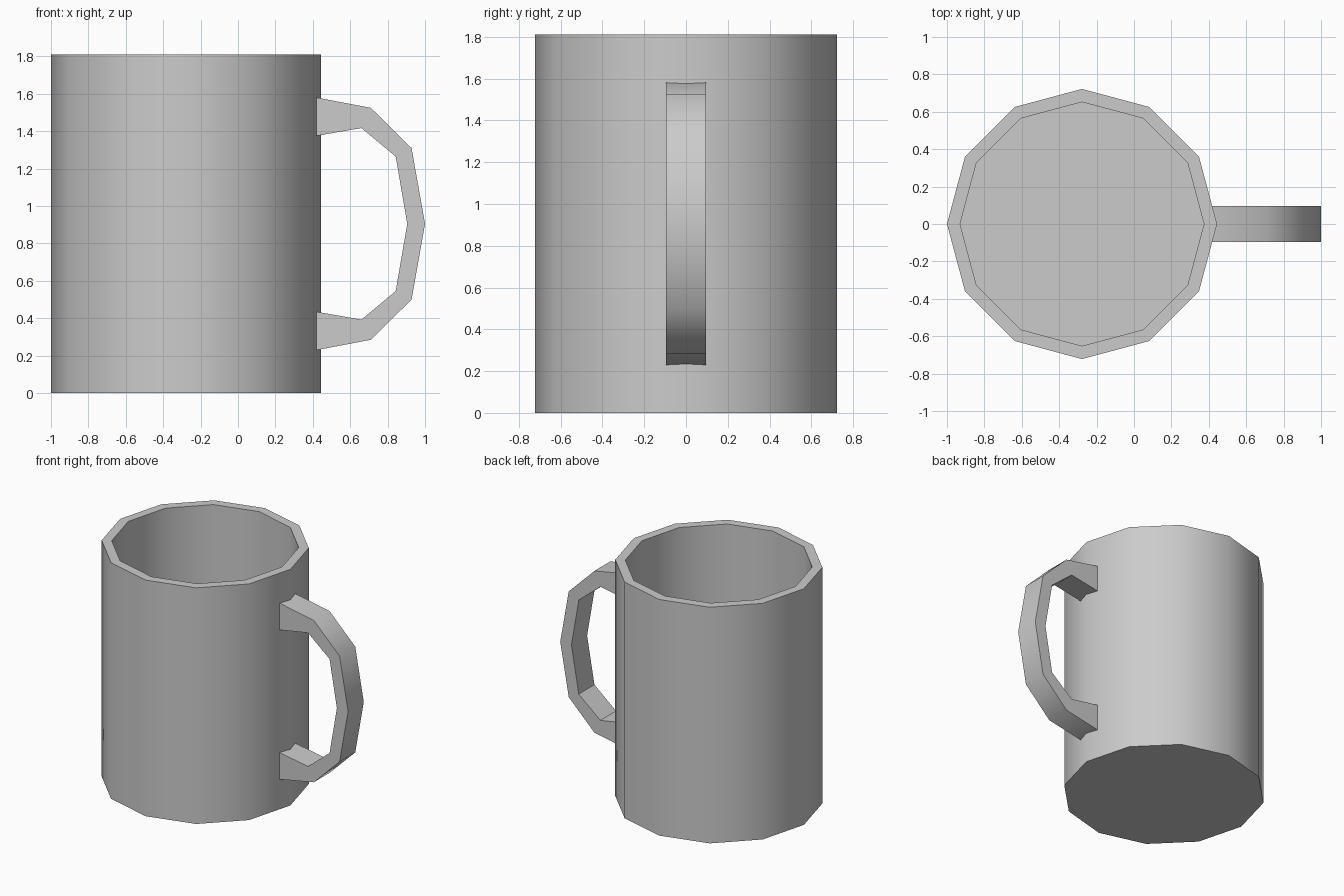
import bpy, bmesh, math

if "Cube" in bpy.data.objects:
    bpy.data.objects.remove(bpy.data.objects["Cube"])

CX, HEIGHT, SIDES = -0.278, 1.81, 12
R_OUT, R_IN, FLOOR = 0.722, 0.652, 0.07

grey = bpy.data.materials.new("grey")
grey.diffuse_color = (0.6, 0.6, 0.6, 1)
grey.use_nodes = True
grey.node_tree.nodes["Principled BSDF"].inputs["Base Color"].default_value = grey.diffuse_color


def finish(name, bm, angle):
    """Turn a bmesh into a shaded object with the grey material."""
    bmesh.ops.recalc_face_normals(bm, faces=bm.faces)
    mesh = bpy.data.meshes.new(name)
    bm.to_mesh(mesh)
    bm.free()
    mesh.materials.append(grey)
    obj = bpy.data.objects.new(name, mesh)
    bpy.context.collection.objects.link(obj)
    bpy.ops.object.select_all(action='DESELECT')
    obj.select_set(True)
    bpy.context.view_layer.objects.active = obj
    bpy.ops.object.shade_smooth_by_angle(angle=math.radians(angle))
    return obj


def ring(bm, radius, z):
    step = 2 * math.pi / SIDES
    return [bm.verts.new((CX + radius * math.cos(i * step),
                          radius * math.sin(i * step), z)) for i in range(SIDES)]


def bridge(bm, a, b):
    for i in range(len(a)):
        j = (i + 1) % len(a)
        bm.faces.new((a[i], a[j], b[j], b[i]))


# Cup: outer wall, rim, inner wall and floor
bm = bmesh.new()
rings = [ring(bm, r, z) for r, z in
         ((R_OUT, 0), (R_OUT, HEIGHT), (R_IN, HEIGHT), (R_IN, FLOOR))]
for a, b in zip(rings, rings[1:]):
    bridge(bm, a, b)
bm.faces.new(rings[0])
bm.faces.new(rings[-1])
finish("cup", bm, 38)

# Handle: upper half profile mirrored downwards, ends sunk into the wall
MID, HALF_WIDTH = 0.905, 0.095
outer = [(0.40, 0.679), (0.71, 0.62), (0.928, 0.405), (1.0, 0.0)]
inner = [(0.40, 0.467), (0.66, 0.512), (0.843, 0.36), (0.905, 0.0)]


def mirrored(half):
    return half + [(x, -z) for x, z in reversed(half[:-1])]


bm = bmesh.new()
sections = []
for (xo, zo), (xi, zi) in zip(mirrored(outer), mirrored(inner)):
    sections.append([bm.verts.new((x, y, MID + z)) for x, y, z in (
        (xo, -HALF_WIDTH, zo), (xo, HALF_WIDTH, zo),
        (xi, HALF_WIDTH, zi), (xi, -HALF_WIDTH, zi))])
for a, b in zip(sections, sections[1:]):
    bridge(bm, a, b)
bm.faces.new(sections[0])
bm.faces.new(sections[-1])
finish("handle", bm, 38)
